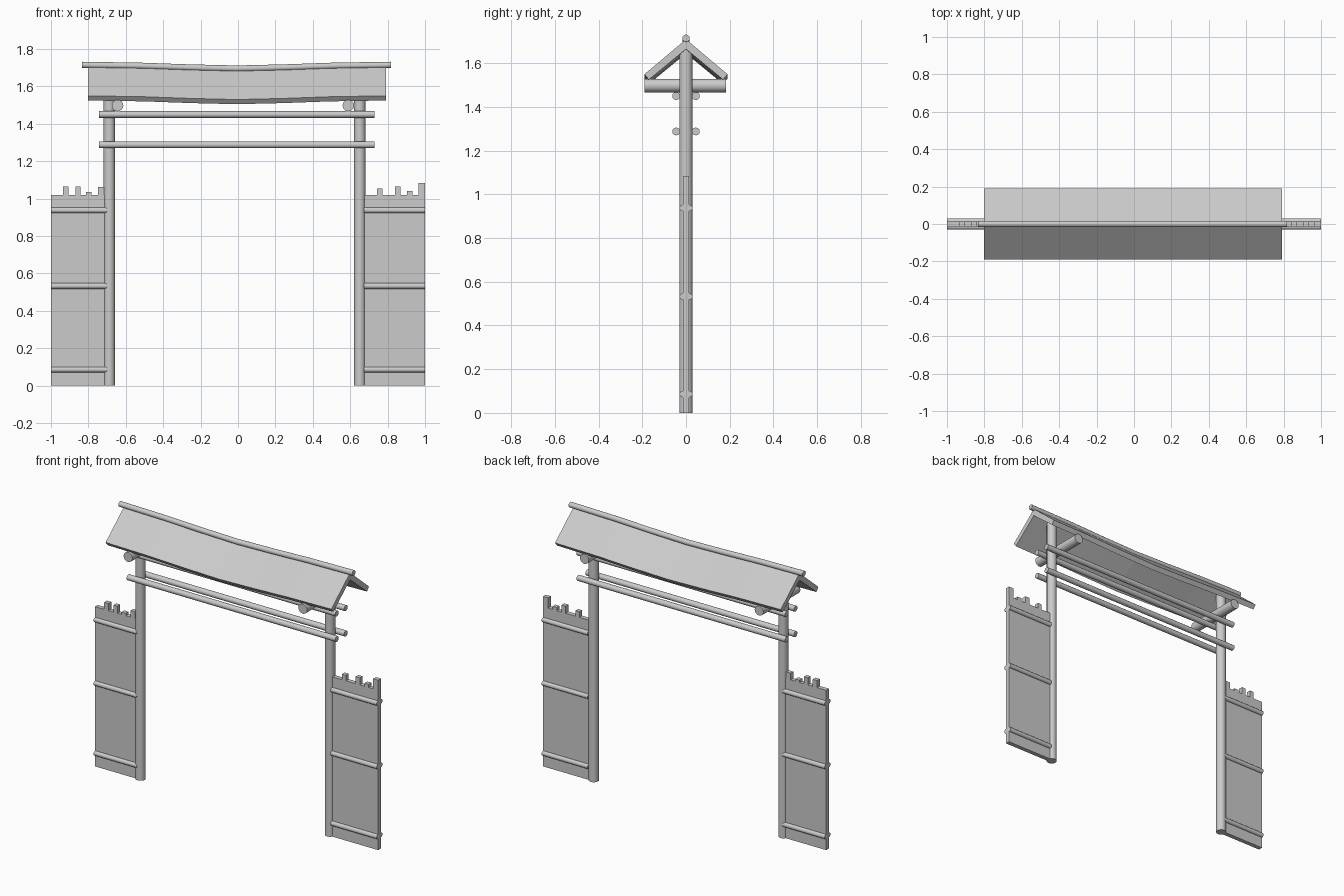
import bpy
from math import cos, sin, pi, radians
from mathutils import Vector

if "Cube" in bpy.data.objects:
    bpy.data.objects.remove(bpy.data.objects["Cube"])


def make(name, verts, faces, smooth=False):
    mesh = bpy.data.meshes.new(name)
    mesh.from_pydata(verts, [], faces)
    ob = bpy.data.objects.new(name, mesh)
    bpy.context.collection.objects.link(ob)
    if smooth:
        bpy.ops.object.select_all(action='DESELECT')
        ob.select_set(True)
        bpy.context.view_layer.objects.active = ob
        bpy.ops.object.shade_smooth_by_angle(angle=radians(40))
    return ob


def loft(name, rings, smooth=False):
    """Skin equal-sized closed rings into a capped solid."""
    n = len(rings[0])
    verts = [v for r in rings for v in r]
    faces = [(i * n + j, i * n + (j + 1) % n, (i + 1) * n + (j + 1) % n, (i + 1) * n + j)
             for i in range(len(rings) - 1) for j in range(n)]
    faces.append(tuple(reversed(range(n))))
    faces.append(tuple(range(len(verts) - n, len(verts))))
    return make(name, verts, faces, smooth)


def pole(name, points, r, sides=12):
    """Round pole through points, cut square to its overall direction."""
    pts = [Vector(p) for p in points]
    q = (pts[-1] - pts[0]).to_track_quat('Z', 'Y')
    rings = [[p + q @ Vector((r * cos(2 * pi * k / sides), r * sin(2 * pi * k / sides), 0))
              for k in range(sides)] for p in pts]
    return loft(name, rings, smooth=True)


# The roof sags gently towards the middle
SAG = ((-1, 0), (-.62, .005), (-.31, .014), (0, .02), (.31, .014), (.62, .005), (1, 0))

# Posts with a cross beam beside each one
for side, px, bx in (("left", -.688, -.644), ("right", .651, .59)):
    pole(side + "_post", [(px, 0, 0), (px, 0, 1.68)], .03, 16)
    pole(side + "_cross_beam", [(bx, -.19, 1.498), (bx, .183, 1.498)], .031, 16)

# Paired lintel rails in front of and behind the posts
for z in (1.288, 1.45):
    for y in (-.045, .045):
        pole("lintel_rail", [(-.743, y, z), (.73, y, z)], .018)

# Gabled roof: inverted V section swept along the sag
section = [(-.19, 1.55), (0, 1.71), (.19, 1.55), (.17, 1.525), (0, 1.665), (-.17, 1.525)]
loft("roof", [[(-.005 + .797 * t, y, z - s) for y, z in section] for t, s in SAG])

# Ridge pole
pole("ridge_pole", [(-.008 + .826 * t, 0, 1.715 - s) for t, s in SAG], .017)

# Side fences: plank panel with uneven tops (start, end, height of each raised plank)
fences = (
    ("left", -1, -.695, ((-.935, -.905, 1.065), (-.87, -.842, 1.065),
                         (-.813, -.783, 1.035), (-.748, -.716, 1.062))),
    ("right", .675, 1, ((.743, .772, 1.055), (.84, .87, 1.065),
                        (.903, .932, 1.04), (.965, 1, 1.085))),
)
for side, x0, x1, planks in fences:
    top = [(x0, 1.02)]
    for a, b, h in planks:
        top += [(a, 1.02), (a, h), (b, h)]
        if b < x1:
            top.append((b, 1.02))
    if planks[-1][1] < x1:
        top.append((x1, 1.02))
    outline = [(x1, 0), (x0, 0)] + top
    loft(side + "_fence_panel", [[(x, y, z) for x, z in outline] for y in (-.014, .014)])
    # Rails on both faces of the fence
    for z in (.086, .533, .938):
        for y in (-.015, .015):
            pole(side + "_fence_rail", [(x0, y, z), (x1, y, z)], .015)
